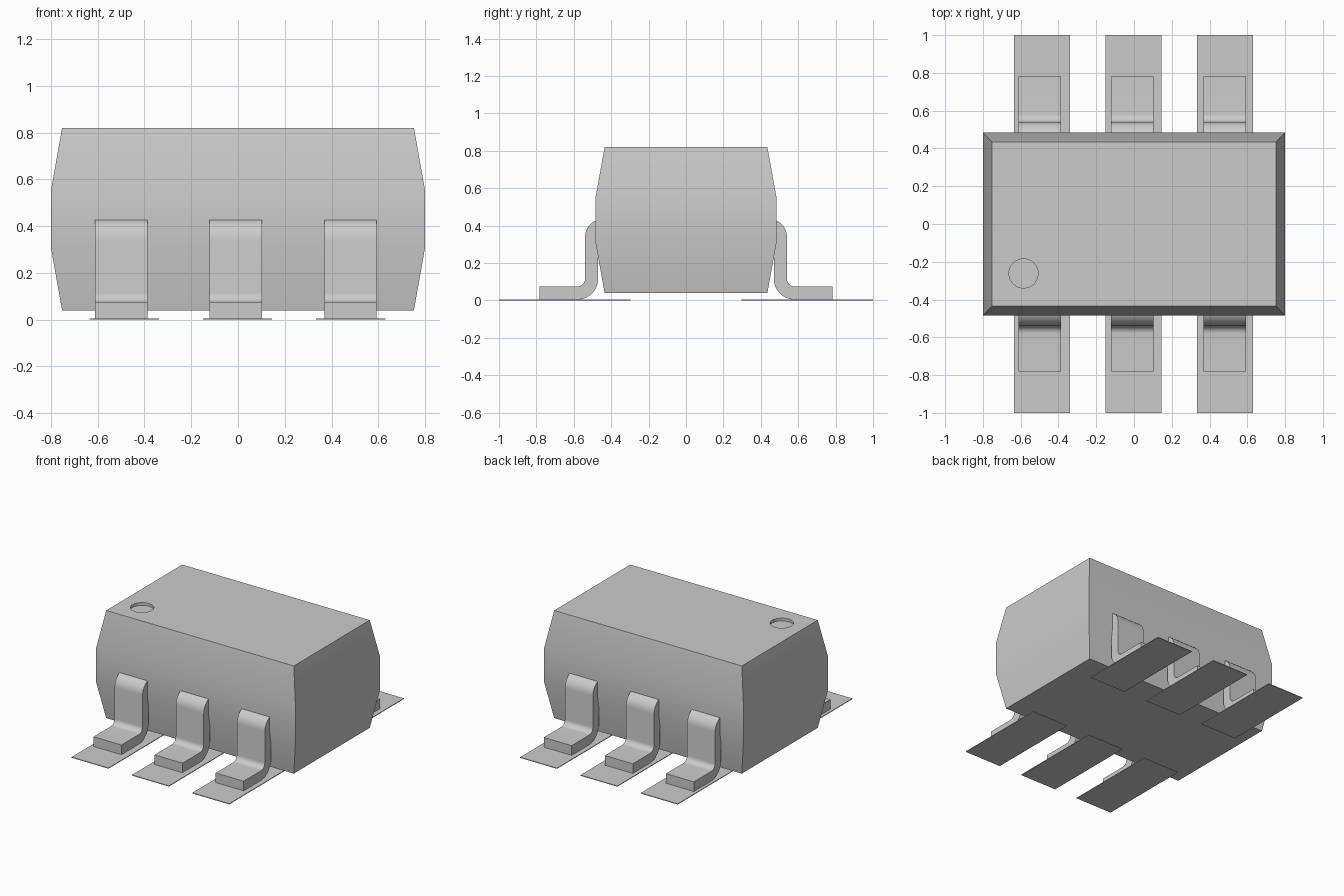
import bpy
import bmesh
import math

cube = bpy.data.objects.get("Cube")
if cube:
    bpy.data.objects.remove(cube, do_unlink=True)

GREY = (0.6, 0.6, 0.6, 1.0)
grey = bpy.data.materials.new("plain grey")
grey.diffuse_color = GREY
grey.use_nodes = True
grey.node_tree.nodes["Principled BSDF"].inputs["Base Color"].default_value = GREY


def finish(name, bm):
    """Turn a bmesh into a named grey object."""
    bmesh.ops.recalc_face_normals(bm, faces=bm.faces)
    mesh = bpy.data.meshes.new(name)
    bm.to_mesh(mesh)
    bm.free()
    mesh.materials.append(grey)
    obj = bpy.data.objects.new(name, mesh)
    bpy.context.collection.objects.link(obj)
    return obj


def select_only(obj):
    bpy.ops.object.select_all(action="DESELECT")
    obj.select_set(True)
    bpy.context.view_layer.objects.active = obj


def smooth(obj):
    select_only(obj)
    bpy.ops.object.shade_smooth_by_angle(angle=math.radians(30))


def arc(cy, cz, r, start, end, steps=8):
    """Points on an arc in the side plane, angles in degrees."""
    angles = [math.radians(start + (end - start) * i / steps) for i in range(steps + 1)]
    return [(cy + r * math.cos(a), cz + r * math.sin(a)) for a in angles]


# Body: four stacked rectangles, bulging at the middle
bm = bmesh.new()
rings = []
for hx, hy, z in [(0.752, 0.435, 0.04), (0.8, 0.484, 0.31),
                  (0.8, 0.484, 0.55), (0.752, 0.435, 0.82)]:
    rings.append([bm.verts.new((sx * hx, sy * hy, z))
                  for sx, sy in ((-1, -1), (1, -1), (1, 1), (-1, 1))])
for low, high in zip(rings, rings[1:]):
    for i in range(4):
        j = (i + 1) % 4
        bm.faces.new((low[i], low[j], high[j], high[i]))
bm.faces.new(rings[0][::-1])
bm.faces.new(rings[-1])
body = finish("body", bm)

# Round marker recess cut into the top
bm = bmesh.new()
bmesh.ops.create_cone(bm, cap_ends=True, segments=40, radius1=0.077, radius2=0.077, depth=0.05)
bmesh.ops.translate(bm, vec=(-0.585, -0.262, 0.825), verts=bm.verts)
cutter = finish("marker_cutter", bm)
cutter.hide_render = True
cut = body.modifiers.new("marker recess", "BOOLEAN")
cut.operation = "DIFFERENCE"
cut.solver = "EXACT"
cut.object = cutter
select_only(body)
bpy.ops.object.modifier_apply(modifier=cut.name)
bpy.data.objects.remove(cutter, do_unlink=True)
smooth(body)

# Bent lead side profile (outward distance, height)
PAD_TOP = 0.005
lead_profile = (
    [(0.38, 0.435)]
    + arc(0.445, 0.34, 0.095, 90, 0)          # outer shoulder
    + arc(0.58, 0.115, 0.04, 180, 270)        # inside of the ankle
    + [(0.782, 0.075), (0.782, PAD_TOP)]      # toe
    + arc(0.58, 0.115, 0.11, 270, 180)        # heel
    + arc(0.445, 0.34, 0.025, 0, 90)          # inner shoulder
    + [(0.38, 0.365)]
)


def add_lead(name, cx, side):
    bm = bmesh.new()
    half = 0.112
    face = bm.faces.new([bm.verts.new((cx - half, side * y, z)) for y, z in lead_profile])
    out = bmesh.ops.extrude_face_region(bm, geom=[face])
    moved = [v for v in out["geom"] if isinstance(v, bmesh.types.BMVert)]
    bmesh.ops.translate(bm, vec=(2 * half, 0, 0), verts=moved)
    smooth(finish(name, bm))


def add_pad(name, cx, side):
    bm = bmesh.new()
    bmesh.ops.create_cube(bm, size=1)
    bmesh.ops.scale(bm, vec=(0.296, 0.702, PAD_TOP), verts=bm.verts)
    bmesh.ops.translate(bm, vec=(cx, side * 0.649, PAD_TOP / 2), verts=bm.verts)
    finish(name, bm)


# Three leads and flat pads along each long side
for side, row in ((-1, "front"), (1, "back")):
    for column, label in ((-1, "right"), (0, "middle"), (1, "left")):
        add_lead(f"{row}_{label}_lead", column * 0.49 - 0.009, side)
        add_pad(f"{row}_{label}_pad", column * 0.484 - 0.002, side)
